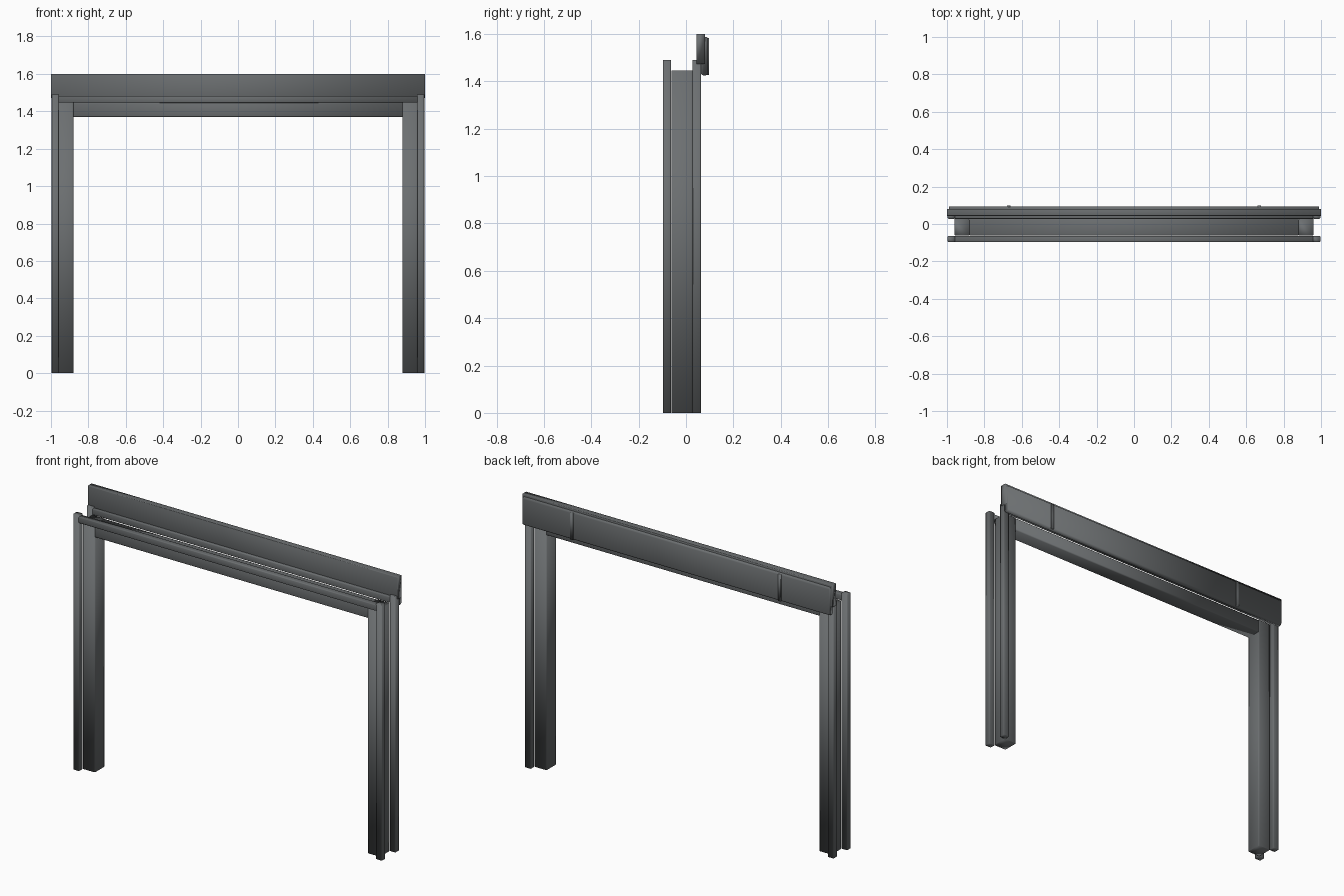
import bpy
import bmesh

cube = bpy.data.objects.get("Cube")
if cube:
    bpy.data.objects.remove(cube, do_unlink=True)

metal = bpy.data.materials.new("dark_grey")
metal.use_nodes = True
colour = (0.15, 0.16, 0.165, 1)
metal.diffuse_color = colour
metal.node_tree.nodes["Principled BSDF"].inputs["Base Color"].default_value = colour


def block(name, x, y, z, axis=2, chamfer=0.004):
    """Smooth box between (min, max) pairs, chamfered along one axis."""
    mesh = bpy.data.meshes.new(name)
    bm = bmesh.new()
    bmesh.ops.create_cube(bm, size=1)
    for v in bm.verts:
        v.co = [r[0] if c < 0 else r[1] for c, r in zip(v.co, (x, y, z))]
    if chamfer:
        long_edges = [e for e in bm.edges
                      if abs(e.verts[0].co[axis] - e.verts[1].co[axis]) > 1e-4]
        bmesh.ops.bevel(bm, geom=long_edges, offset=chamfer, segments=2,
                        profile=0.5, affect='EDGES')
    bmesh.ops.recalc_face_normals(bm, faces=bm.faces)
    for f in bm.faces:
        f.smooth = True
    bm.to_mesh(mesh)
    bm.free()
    mesh.materials.append(metal)
    obj = bpy.data.objects.new(name, mesh)
    bpy.context.collection.objects.link(obj)
    return obj


FRONT = (-0.097, -0.063)
BACK = (0.028, 0.063)
CORE = (-0.062, 0.029)

# Jambs: a recessed core with a front and a back strip at the outer edge
for side, s in (("left", 1), ("right", -1)):
    def span(a, b):
        return tuple(sorted((a * s, b * s)))
    block(side + "_jamb", span(0.88, 0.96), CORE, (0, 1.446), 2, 0.006)
    block(side + "_front_strip", span(0.958, 0.996), FRONT, (0, 1.49))
    block(side + "_back_strip", span(0.958, 0.996), BACK, (0, 1.49))
    # Raised joint on the rear cover
    block(side + "_cover_joint", span(0.66, 0.68), (0.08, 0.098), (1.427, 1.582), 2, 0.002)

# Header between the jambs, with its two horizontal strips
block("header", (-0.88, 0.88), CORE, (1.37, 1.446), 0, 0.006)
block("header_front_strip", (-0.96, 0.96), FRONT, (1.446, 1.482), 0)
block("header_back_strip", (-0.96, 0.96), BACK, (1.446, 1.482), 0)

# Top cover: front board and rounded rear board
block("cover_front", (-1, 1), (0.044, 0.081), (1.472, 1.6), 0, 0.003)
block("cover_rear", (-0.99, 0.99), (0.063, 0.093), (1.425, 1.588), 0, 0.01)
